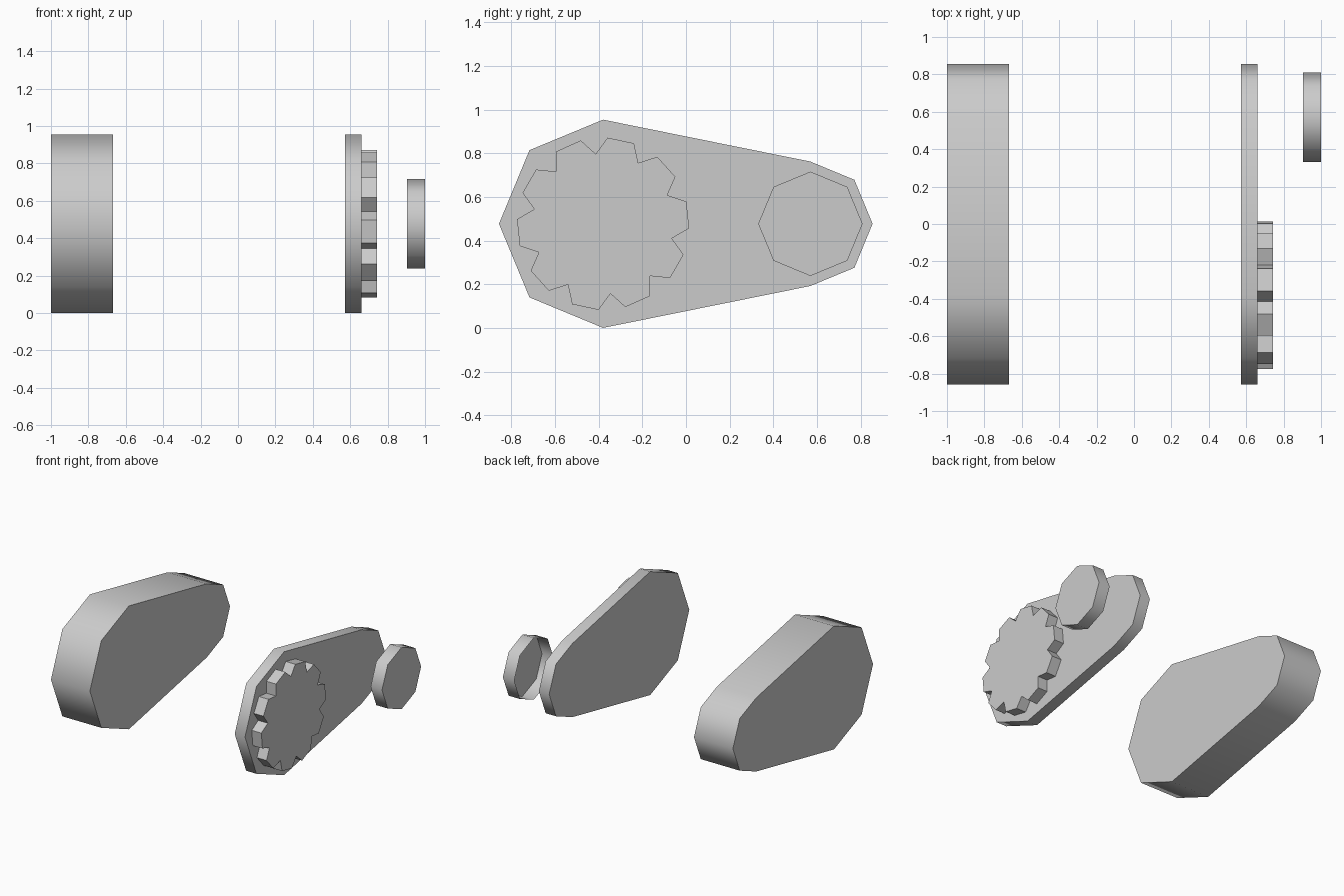
import bpy, bmesh
from math import sin, cos, radians

if "Cube" in bpy.data.objects:
    bpy.data.objects.remove(bpy.data.objects["Cube"])

BIG_Y, SMALL_Y, MID_Z = -0.38, 0.57, 0.477


def arc(cy, r, start, end, step=45):
    return [(cy + r * cos(radians(a)), MID_Z + r * sin(radians(a)))
            for a in range(start, end + 1, step)]


def extrude_x(name, outline, x0, x1, open_back=False, smooth=True):
    """Extrude a counter-clockwise (y, z) outline from x0 to x1."""
    bm = bmesh.new()
    back = [bm.verts.new((x0, y, z)) for y, z in outline]
    front = [bm.verts.new((x1, y, z)) for y, z in outline]
    n = len(outline)
    bm.faces.new(front)
    if not open_back:
        bm.faces.new(back[::-1])
    for i in range(n):
        j = (i + 1) % n
        bm.faces.new((back[i], back[j], front[j], front[i]))
    mesh = bpy.data.meshes.new(name)
    bm.to_mesh(mesh)
    bm.free()
    obj = bpy.data.objects.new(name, mesh)
    bpy.context.collection.objects.link(obj)
    if smooth:
        bpy.ops.object.select_all(action='DESELECT')
        obj.select_set(True)
        bpy.context.view_layer.objects.active = obj
        bpy.ops.object.shade_smooth_by_angle(angle=radians(50))
    return obj


# Housing outline: two half octagons of different size joined by straight runs
housing = arc(SMALL_Y, 0.285, -90, 90) + arc(BIG_Y, 0.477, 90, 270)
extrude_x("thick_housing", housing, -1.0, -0.667)
extrude_x("cover_plate", housing, 0.572, 0.66)

# Ten-tooth gear: two tip corners and one valley per tooth
gear = []
for k in range(10):
    mid = 6 + 36 * k
    for offset, r in ((-9, 0.395), (9, 0.395), (18, 0.322)):
        a = radians(mid + offset)
        gear.append((BIG_Y + r * cos(a), MID_Z + r * sin(a)))
extrude_x("gear", gear, 0.66, 0.742, open_back=True, smooth=False)

# Small octagonal cap, hollow toward the plate
extrude_x("octagonal_cap", arc(SMALL_Y, 0.239, 0, 315), 0.903, 1.0, open_back=True)
